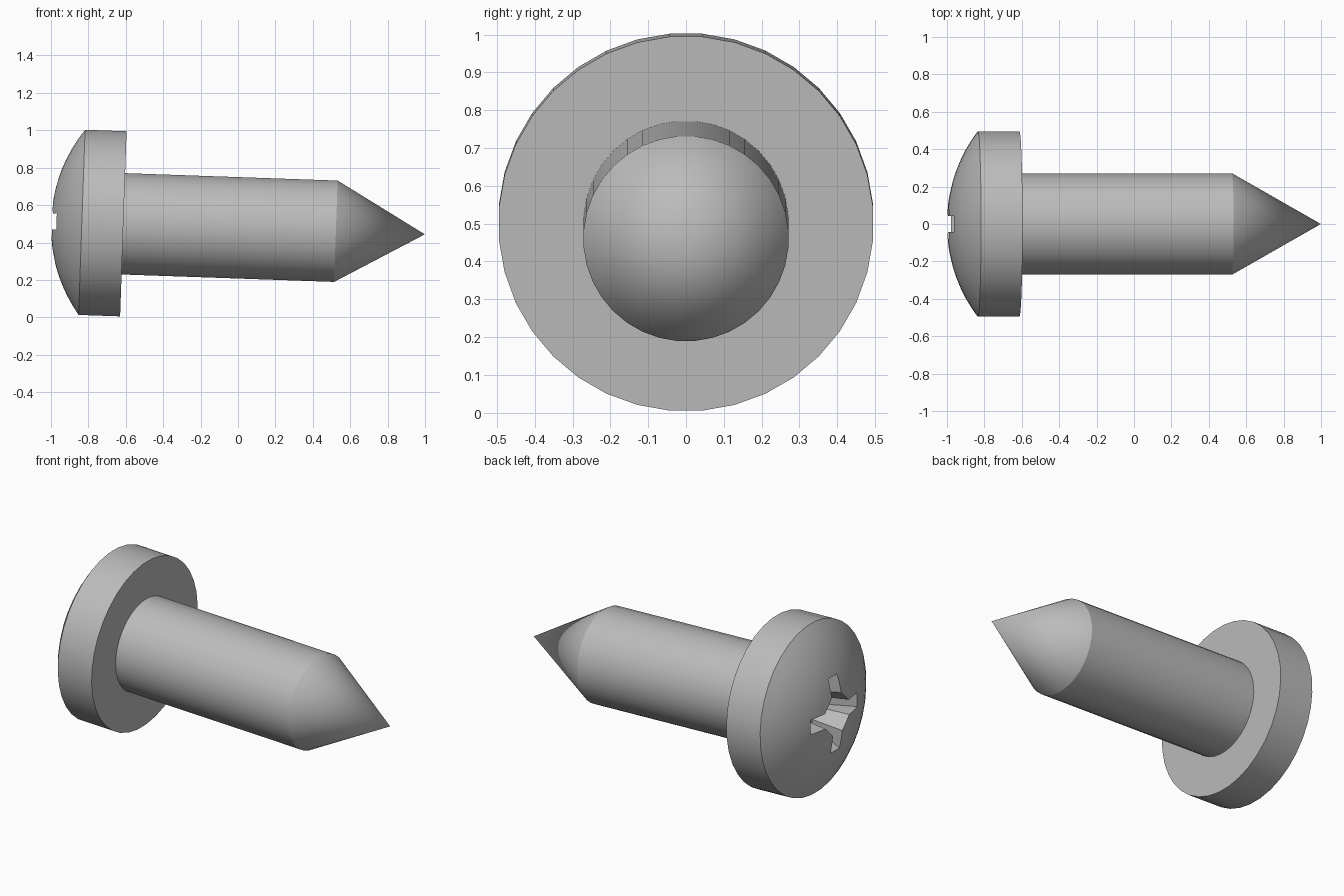
import bpy, bmesh
from math import radians, sin, cos, sqrt

if "Cube" in bpy.data.objects:
    bpy.data.objects.remove(bpy.data.objects["Cube"])

TILT = radians(2)            # the screw's axis dips slightly towards its tip
ORIGIN = (-0.613, 0, 0.5)    # centre of the head's underside
SIDES = 36

steel = bpy.data.materials.new("grey steel")
steel.use_nodes = True
steel.diffuse_color = (0.5, 0.5, 0.5, 1)
steel.node_tree.nodes["Principled BSDF"].inputs["Base Color"].default_value = (0.5, 0.5, 0.5, 1)


def finish(name, bm):
    bmesh.ops.recalc_face_normals(bm, faces=bm.faces)
    mesh = bpy.data.meshes.new(name)
    bm.to_mesh(mesh)
    bm.free()
    mesh.materials.append(steel)
    obj = bpy.data.objects.new(name, mesh)
    obj.location = ORIGIN
    obj.rotation_euler.y = TILT
    bpy.context.collection.objects.link(obj)
    return obj


def bridge(bm, a, b):
    for i in range(len(a)):
        j = (i + 1) % len(a)
        if len(b) == 1:
            bm.faces.new((a[i], a[j], b[0]))
        elif len(a) == len(b):
            bm.faces.new((a[i], a[j], b[j], b[i]))


def lathe(name, profile):
    """Turn (distance along axis, radius) points around x; ends are closed."""
    bm = bmesh.new()
    rings = []
    for s, r in profile:
        if r == 0:
            rings.append([bm.verts.new((s, 0, 0))])
        else:
            angles = [radians(360 / SIDES * (i + 0.5)) for i in range(SIDES)]
            rings.append([bm.verts.new((s, r * cos(a), r * sin(a))) for a in angles])
    for a, b in zip(rings, rings[1:]):
        bridge(bm, a, b)
    bm.faces.new(rings[0])
    return finish(name, bm)


# Head: straight rim and a spherical dome
RIM, APEX, RADIUS = -0.222, -0.388, 0.497
rise = RIM - APEX
ball = (rise ** 2 + RADIUS ** 2) / (2 * rise)
dome = []
for i in range(1, 11):
    r = RADIUS * (1 - i / 10)
    dome.append((APEX + ball - sqrt(ball ** 2 - r * r), r if i < 10 else 0))
head = lathe("head", [(0, RADIUS), (RIM, RADIUS)] + dome)

# Shank with its conical point
shank = lathe("shank", [(-0.02, 0.272), (1.137, 0.272), (1.613, 0)])


def cross_ring(bm, s, reach, half_width, inner):
    """Cross outline with bevelled inside corners."""
    ring = []
    arm = [(reach, -half_width), (reach, half_width), (inner, half_width), (half_width, inner)]
    for q in range(4):
        c, n = round(cos(radians(90 * q))), round(sin(radians(90 * q)))
        ring += [bm.verts.new((s, u * c - v * n, u * n + v * c)) for u, v in arm]
    return ring


# Tapered cross recess cut into the dome
bm = bmesh.new()
outer = cross_ring(bm, APEX - 0.05, 0.26, 0.047, 0.12)
floor = cross_ring(bm, APEX + 0.2, 0.13, 0.032, 0.085)
bridge(bm, outer, floor)
bm.faces.new(outer)
bm.faces.new(floor)
cutter = finish("recess_cutter", bm)
cutter.hide_render = True

cut = head.modifiers.new("recess", "BOOLEAN")
cut.operation = "DIFFERENCE"
cut.solver = "EXACT"
cut.object = cutter
bpy.context.view_layer.objects.active = head
head.select_set(True)
bpy.ops.object.modifier_apply(modifier=cut.name)
bpy.data.objects.remove(cutter)

# Soft shading on the turned surfaces, sharp at the rims and recess
shank.select_set(True)
bpy.ops.object.shade_smooth_by_angle(angle=radians(20))
